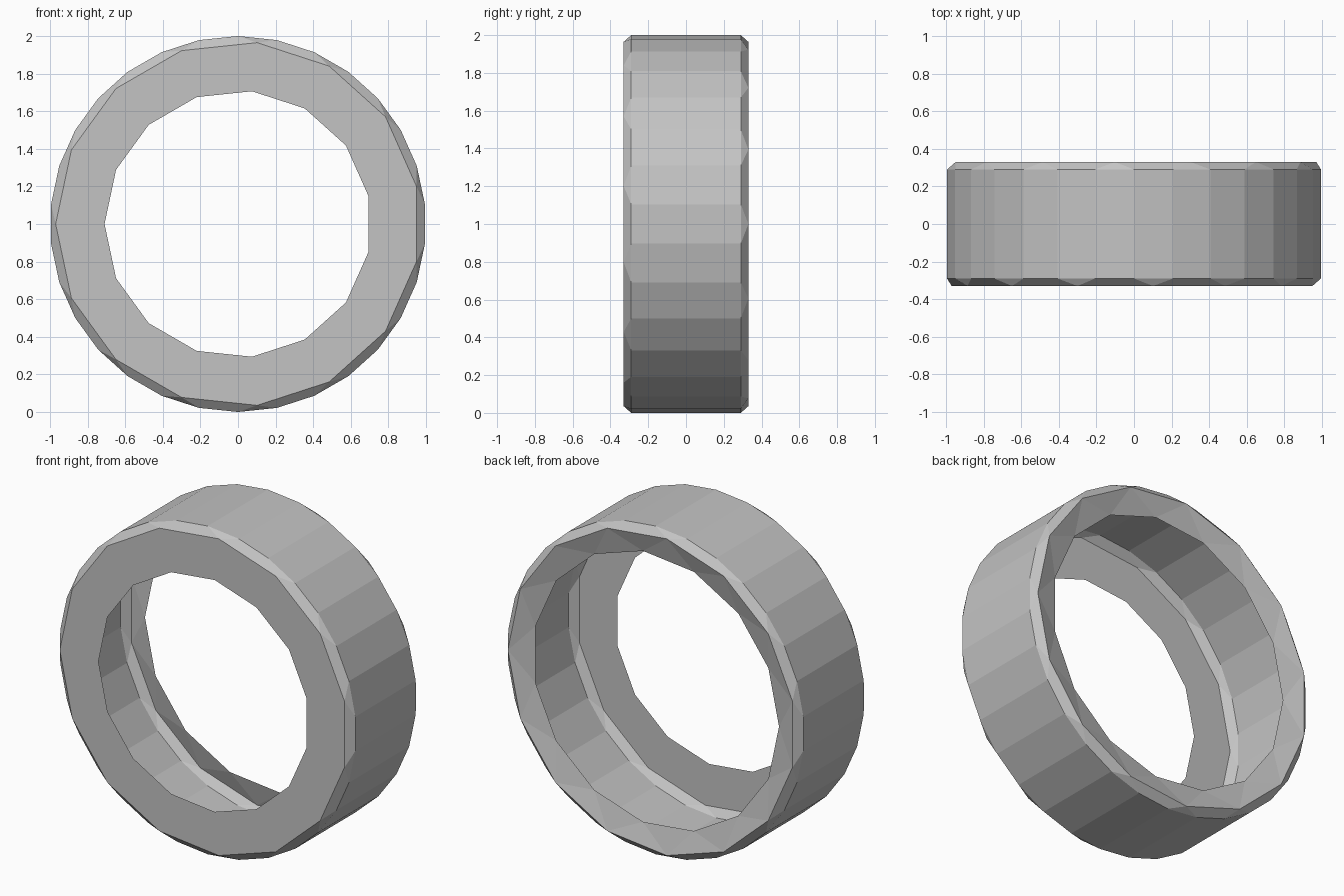
import bpy, bmesh
from math import sin, cos, radians

old = bpy.data.objects.get("Cube")
if old:
    bpy.data.objects.remove(old, do_unlink=True)

grey = bpy.data.materials.new("plain_grey")
grey.use_nodes = True
colour = (0.55, 0.55, 0.55, 1)
grey.diffuse_color = colour
grey.node_tree.nodes["Principled BSDF"].inputs["Base Color"].default_value = colour

SIDES = 15
bm = bmesh.new()


def ring(radius, y, count, phase):
    """Regular polygon standing upright around the ring axis."""
    angles = [radians(phase + 360 * i / count) for i in range(count)]
    return [bm.verts.new((radius * cos(a), y, 1 + radius * sin(a))) for a in angles]


def bridge(a, b):
    n = len(a)
    for i in range(n):
        j = (i + 1) % n
        bm.faces.new((a[i], a[j], b[j], b[i]))


def chamfer(rim, edge, start):
    """Join a coarse rim to the wall with alternating triangles and quads."""
    n = len(edge)
    for i in range(SIDES):
        k = start + 2 * i
        p, q, r = (edge[(k + s) % n] for s in range(3))
        bm.faces.new((rim[i], p, q))
        bm.faces.new((rim[i], q, r, rim[(i + 1) % SIDES]))


# Outer wall
wall_front = ring(1, -0.29, 2 * SIDES, 6)
wall_back = ring(1, 0.29, 2 * SIDES, 6)
bridge(wall_front, wall_back)

# Front chamfer and flat flange
front_rim = ring(0.97, -0.33, SIDES, 12)
chamfer(front_rim, wall_front, 0)
bridge(front_rim, ring(0.71, -0.33, SIDES, 12))

# Back chamfer and narrow faceted lip
back_rim = ring(0.97, 0.33, SIDES, 0)
chamfer(back_rim, wall_back, -1)
back_lip = ring(0.83, 0.29, SIDES, 12)
for i in range(SIDES):
    j = (i + 1) % SIDES
    bm.faces.new((back_rim[i], back_rim[j], back_lip[i]))
    bm.faces.new((back_rim[j], back_lip[j], back_lip[i]))

bmesh.ops.recalc_face_normals(bm, faces=bm.faces)
mesh = bpy.data.meshes.new("hollow_ring")
bm.to_mesh(mesh)
bm.free()
mesh.materials.append(grey)
bpy.context.collection.objects.link(bpy.data.objects.new("hollow_ring", mesh))
